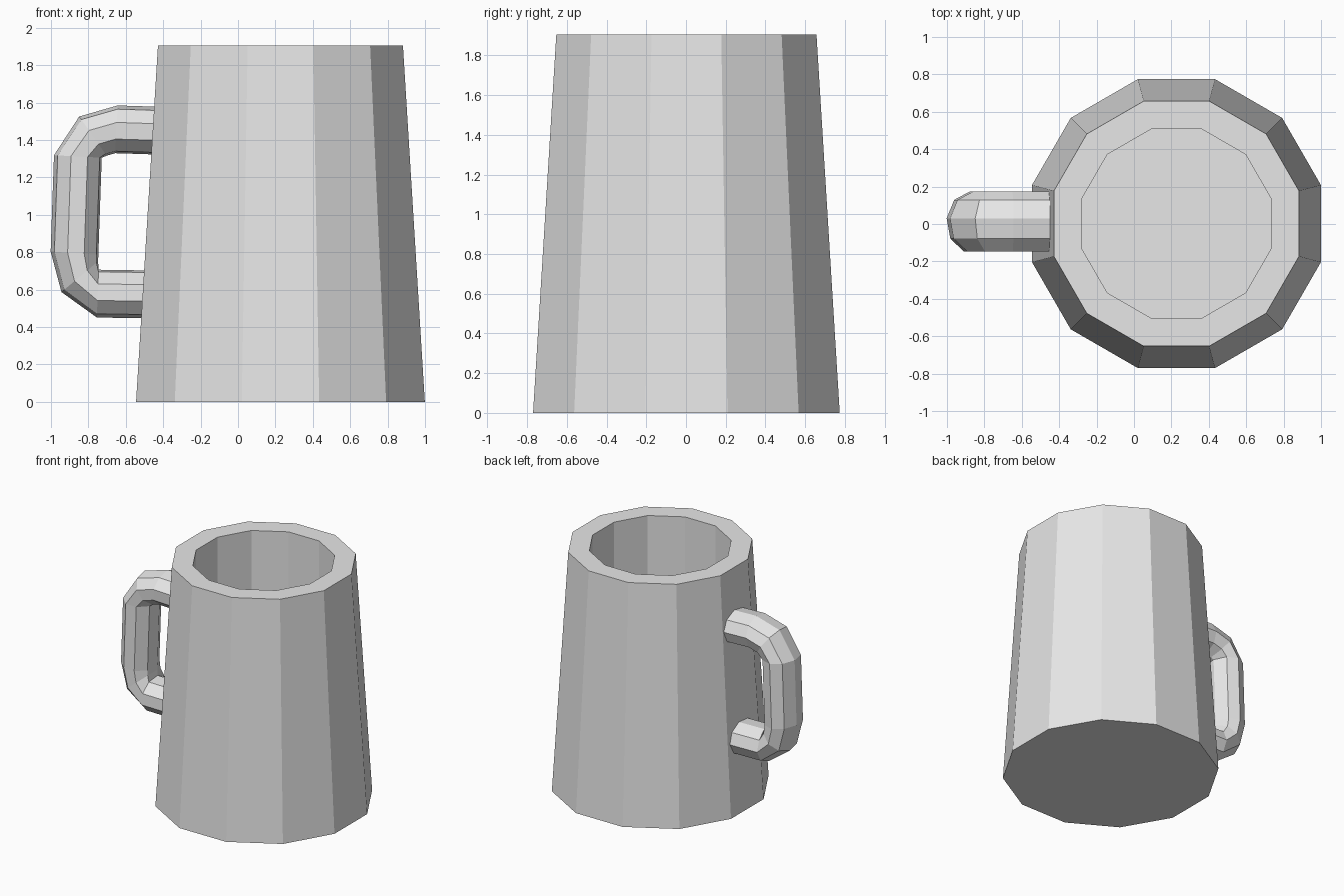
import bpy, bmesh
from math import sin, cos, radians

if "Cube" in bpy.data.objects:
    bpy.data.objects.remove(bpy.data.objects["Cube"])

grey = bpy.data.materials.new("light grey")
grey.diffuse_color = (0.8, 0.8, 0.8, 1)
grey.use_nodes = True
grey.node_tree.nodes["Principled BSDF"].inputs["Base Color"].default_value = grey.diffuse_color

SIDES = 12
CX = 0.227                     # the mug axis sits right of centre


def ring_mesh(name, rings):
    """Skin a list of equal-sized point rings and cap both ends."""
    bm = bmesh.new()
    vs = [[bm.verts.new(p) for p in ring] for ring in rings]
    n = len(rings[0])
    for a, b in zip(vs, vs[1:]):
        for i in range(n):
            j = (i + 1) % n
            bm.faces.new((a[i], a[j], b[j], b[i]))
    bm.faces.new(vs[0][::-1])
    bm.faces.new(vs[-1])
    bmesh.ops.recalc_face_normals(bm, faces=bm.faces)
    me = bpy.data.meshes.new(name)
    bm.to_mesh(me)
    bm.free()
    me.materials.append(grey)
    ob = bpy.data.objects.new(name, me)
    bpy.context.collection.objects.link(ob)
    return ob


def polygon(apothem, z):
    r = apothem / cos(radians(180 / SIDES))
    angles = [radians(360 / SIDES * (k + 0.5)) for k in range(SIDES)]
    return [(CX + r * cos(a), 0.002 + r * sin(a), z) for a in angles]


# Mug body: tapered outer wall, flat rim, straight inner wall and floor
ring_mesh("mug_body", [polygon(0.772, 0), polygon(0.655, 1.905),
                       polygon(0.505, 1.905), polygon(0.505, 0.15)])

# Handle: nine-sided oval section swept along (centre x, z, outward direction)
path = [(-0.40, 1.448, 90), (-0.65, 1.456, 87), (-0.775, 1.42, 125),
        (-0.855, 1.312, 177), (-0.873, 0.795, 176), (-0.845, 0.67, 220),
        (-0.75, 0.58, 268), (-0.42, 0.575, 270)]
rings = []
for x, z, d in path:
    ox, oz = cos(radians(d)), sin(radians(d))
    ring = []
    for k in range(9):
        a = radians(3 + 40 * k)
        out = 0.13 * sin(a)
        ring.append((x + out * ox, 0.01 + 0.163 * cos(a), z + out * oz))
    rings.append(ring)
ring_mesh("handle", rings)
